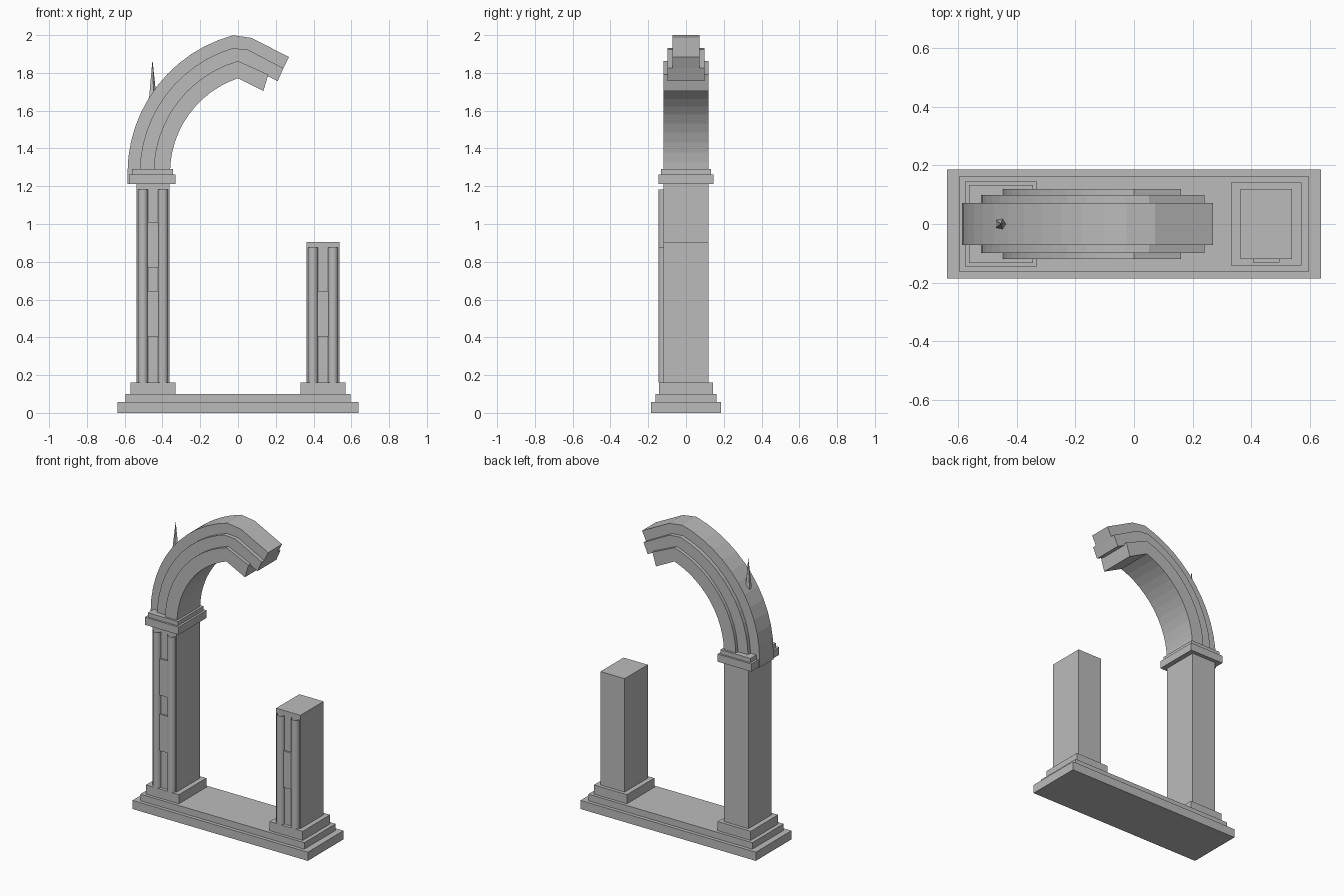
import bpy, bmesh, math

if "Cube" in bpy.data.objects:
    bpy.data.objects.remove(bpy.data.objects["Cube"], do_unlink=True)

stone = bpy.data.materials.new("grey_stone")
stone.use_nodes = True
GREY = (0.5, 0.5, 0.5, 1)
stone.diffuse_color = GREY
stone.node_tree.nodes["Principled BSDF"].inputs["Base Color"].default_value = GREY


def finish(name, bm):
    bmesh.ops.recalc_face_normals(bm, faces=bm.faces)
    mesh = bpy.data.meshes.new(name)
    bm.to_mesh(mesh)
    bm.free()
    mesh.materials.append(stone)
    ob = bpy.data.objects.new(name, mesh)
    bpy.context.collection.objects.link(ob)
    return ob


def box(name, x0, x1, y0, y1, z0, z1):
    bm = bmesh.new()
    bmesh.ops.create_cube(bm, size=1)
    for v in bm.verts:
        v.co.x = x1 if v.co.x > 0 else x0
        v.co.y = y1 if v.co.y > 0 else y0
        v.co.z = z1 if v.co.z > 0 else z0
    return finish(name, bm)


def block(name, cx, hx, hy, z0, z1):
    return box(name, cx - hx, cx + hx, -hy, hy, z0, z1)


def fluting(name, x, z0, z1):
    # open round shell half sunk into the column face
    bm = bmesh.new()
    bmesh.ops.create_cone(bm, cap_ends=False, segments=16, radius1=0.0265,
                          radius2=0.0265, depth=z1 - z0)
    bmesh.ops.translate(bm, verts=bm.verts, vec=(x, -0.12, (z0 + z1) / 2))
    ob = finish(name, bm)
    for p in ob.data.polygons:
        p.use_smooth = True


# Stepped base
block("base_lower_step", 0, 0.637, 0.185, 0, 0.057)
block("base_upper_step", 0, 0.596, 0.162, 0.057, 0.1)

# Columns: the right one is whole, the left one is broken short
for side, cx, top, panels in (("right", -0.45, 1.212, (0.405, 0.77)),
                              ("left", 0.45, 0.905, (0.405,))):
    block(side + "_plinth", cx, 0.12, 0.142, 0.1, 0.16)
    block(side + "_column", cx, 0.088, 0.12, 0.16, top)
    for i, dx in enumerate((-0.053, 0.053)):
        fluting(f"{side}_fluting_{i + 1}", cx + dx, 0.16, top - 0.03)
    for i, z in enumerate(panels):
        box(f"{side}_panel_{i + 1}", cx - 0.045, cx + 0.045, -0.131, -0.1, z, z + 0.24)

# Capital
block("capital_lower", -0.453, 0.123, 0.145, 1.212, 1.262)
block("capital_upper", -0.453, 0.109, 0.133, 1.262, 1.29)

# Pointed arch of three stepped layers, broken off past the apex
C, Z0, STEPS = 0.17, 1.27, 12


def edge_line(r, apex, end, foot):
    pts = [(C - r, foot)]
    for i in range(STEPS + 1):
        a = math.radians(apex * i / STEPS)
        pts.append((C - r * math.cos(a), Z0 + r * math.sin(a)))
    for deg in ((71.3, end) if r > 0.65 else (end,)):
        a = math.radians(deg)
        pts.append((r * math.cos(a) - C, Z0 + r * math.sin(a)))
    return pts


def arch_layer(name, half, inner, outer, foot):
    # strip of quads between two edge lines, extruded through the depth
    a, b = edge_line(*inner, foot), edge_line(*outer, foot)
    if len(a) < len(b):
        a.insert(-1, ((a[-2][0] * 0.7 + a[-1][0] * 0.3),
                      (a[-2][1] * 0.7 + a[-1][1] * 0.3)))
    bm = bmesh.new()
    rows = [[bm.verts.new((x, -half, z)) for x, z in line] for line in (a, b)]
    for i in range(len(a) - 1):
        bm.faces.new((rows[0][i], rows[0][i + 1], rows[1][i + 1], rows[1][i]))
    new = bmesh.ops.extrude_face_region(bm, geom=bm.faces[:])["geom"]
    bmesh.ops.translate(bm, vec=(0, 2 * half, 0),
                        verts=[g for g in new if isinstance(g, bmesh.types.BMVert)])
    finish(name, bm)


arch_layer("arch_inner_layer", 0.12, (0.53, 71.3, 55), (0.617, 74, 57.6), 1.265)
arch_layer("arch_middle_layer", 0.098, (0.617, 74, 52), (0.69, 73.2, 53.5), 1.265)
arch_layer("arch_outer_layer", 0.072, (0.69, 73.2, 53.5), (0.755, 75, 54.4), 1.213)

# Thin spike on the back of the arch
bm = bmesh.new()
bmesh.ops.create_cone(bm, cap_ends=True, segments=5, radius1=0.028, radius2=0, depth=0.26)
for v in bm.verts:
    # turn one corner towards the apex
    v.co.x, v.co.y = v.co.y, v.co.x
bmesh.ops.translate(bm, verts=bm.verts, vec=(-0.453, 0, 1.74))
finish("spike", bm)
